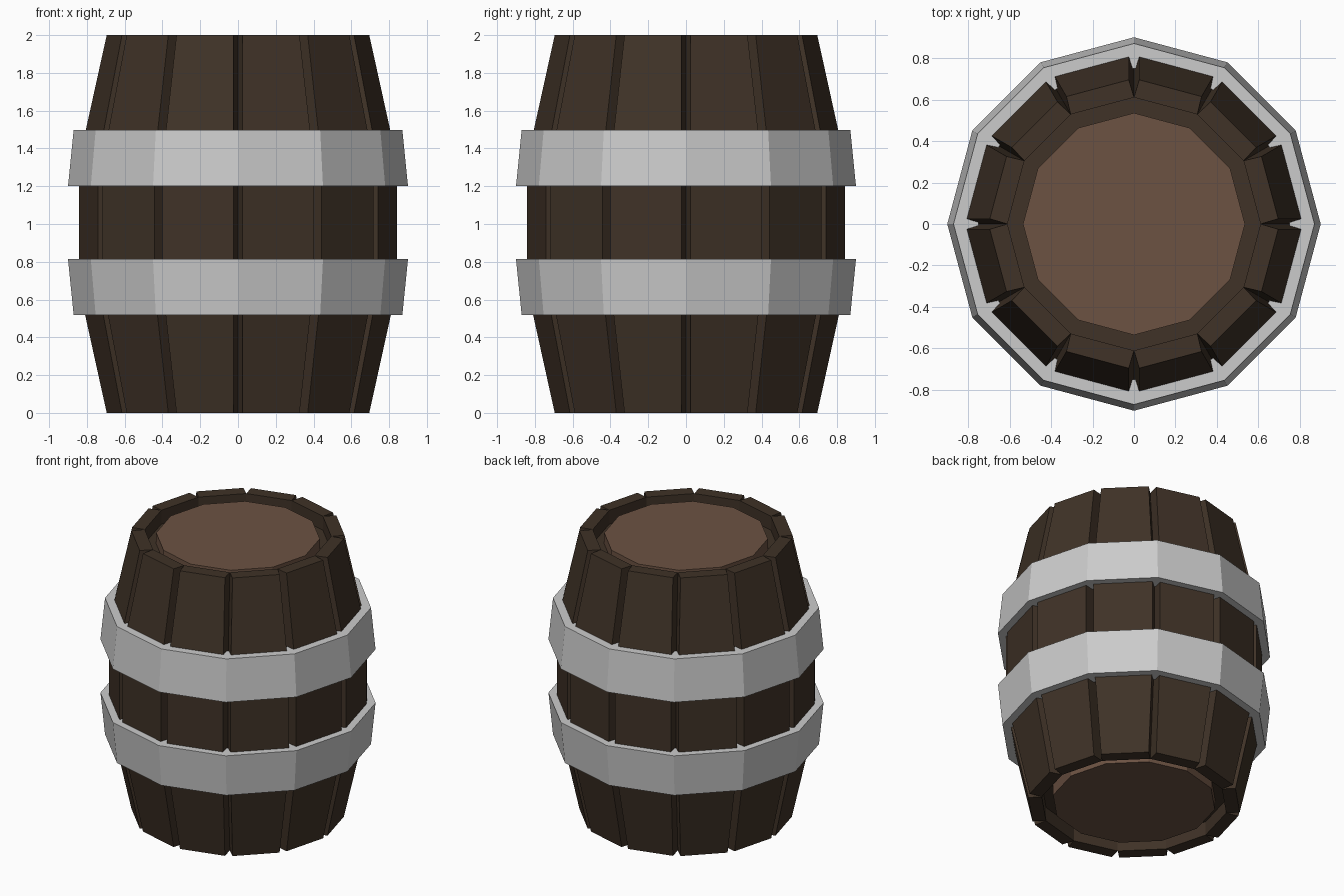
import bpy, bmesh, math

if "Cube" in bpy.data.objects:
    bpy.data.objects.remove(bpy.data.objects["Cube"])

SIDES = 12
STEP = 2 * math.pi / SIDES


def material(name, rgb):
    m = bpy.data.materials.new(name)
    m.diffuse_color = (*rgb, 1)
    m.use_nodes = True
    m.node_tree.nodes["Principled BSDF"].inputs["Base Color"].default_value = m.diffuse_color
    return m


def finish(name, bm, mat=None):
    bmesh.ops.recalc_face_normals(bm, faces=bm.faces)
    me = bpy.data.meshes.new(name)
    bm.to_mesh(me)
    bm.free()
    ob = bpy.data.objects.new(name, me)
    bpy.context.collection.objects.link(ob)
    if mat:
        me.materials.append(mat)
    return ob


def ring(bm, r, z):
    return [bm.verts.new((r * math.cos(i * STEP), r * math.sin(i * STEP), z))
            for i in range(SIDES)]


def bridge(bm, a, b):
    n = len(a)
    for i in range(n):
        j = (i + 1) % n
        bm.faces.new((a[i], a[j], b[j], b[i]))


def stave_ring(bm, outer, groove, z, gap=0.025):
    """Outline of twelve flat staves with a V groove at every corner."""
    verts = []
    for i in range(SIDES):
        c, s = math.cos(i * STEP), math.sin(i * STEP)
        for x, y in ((outer, -gap), (groove, 0), (outer, gap)):
            verts.append(bm.verts.new((x * c - y * s, x * s + y * c, z)))
    return verts


wood = material("dark_wood", (0.05, 0.032, 0.02))
lid_wood = material("lid_wood", (0.15, 0.085, 0.055))

# Staves: grooved, bulging body with a recessed ledge at each end
bm = bmesh.new()
profile = [(0.695, 0.61, 0), (0.842, 0.765, 0.667),
           (0.842, 0.765, 1.333), (0.695, 0.61, 2)]
rings = [stave_ring(bm, *p) for p in profile]
for a, b in zip(rings, rings[1:]):
    bridge(bm, a, b)
for end, ledge_z in ((rings[0], 0.1), (rings[-1], 1.9)):
    n = len(end)
    for k in range(1, n, 3):
        bm.faces.new([end[(k + d) % n] for d in range(4)])
    ledge = ring(bm, 0.61, ledge_z)
    bridge(bm, end[1::3], ledge)
    bm.faces.new(ledge)
finish("staves", bm, wood)

# Lids: discs standing on the ledges, just below the rims
for name, z0, z1 in (("bottom_lid", 0.02, 0.12), ("top_lid", 1.88, 1.98)):
    bm = bmesh.new()
    a, b = ring(bm, 0.535, z0), ring(bm, 0.535, z1)
    bridge(bm, a, b)
    bm.faces.new(a)
    bm.faces.new(b)
    finish(name, bm, lid_wood)

# Hoops: tapered metal bands, wider towards the middle
for name, z_wide, z_narrow in (("lower_hoop", 0.815, 0.517),
                               ("upper_hoop", 1.2, 1.498)):
    bm = bmesh.new()
    loops = [ring(bm, r, z) for r, z in ((0.9, z_wide), (0.87, z_narrow),
                                         (0.75, z_narrow), (0.78, z_wide))]
    for i in range(4):
        bridge(bm, loops[i], loops[(i + 1) % 4])
    finish(name, bm)
